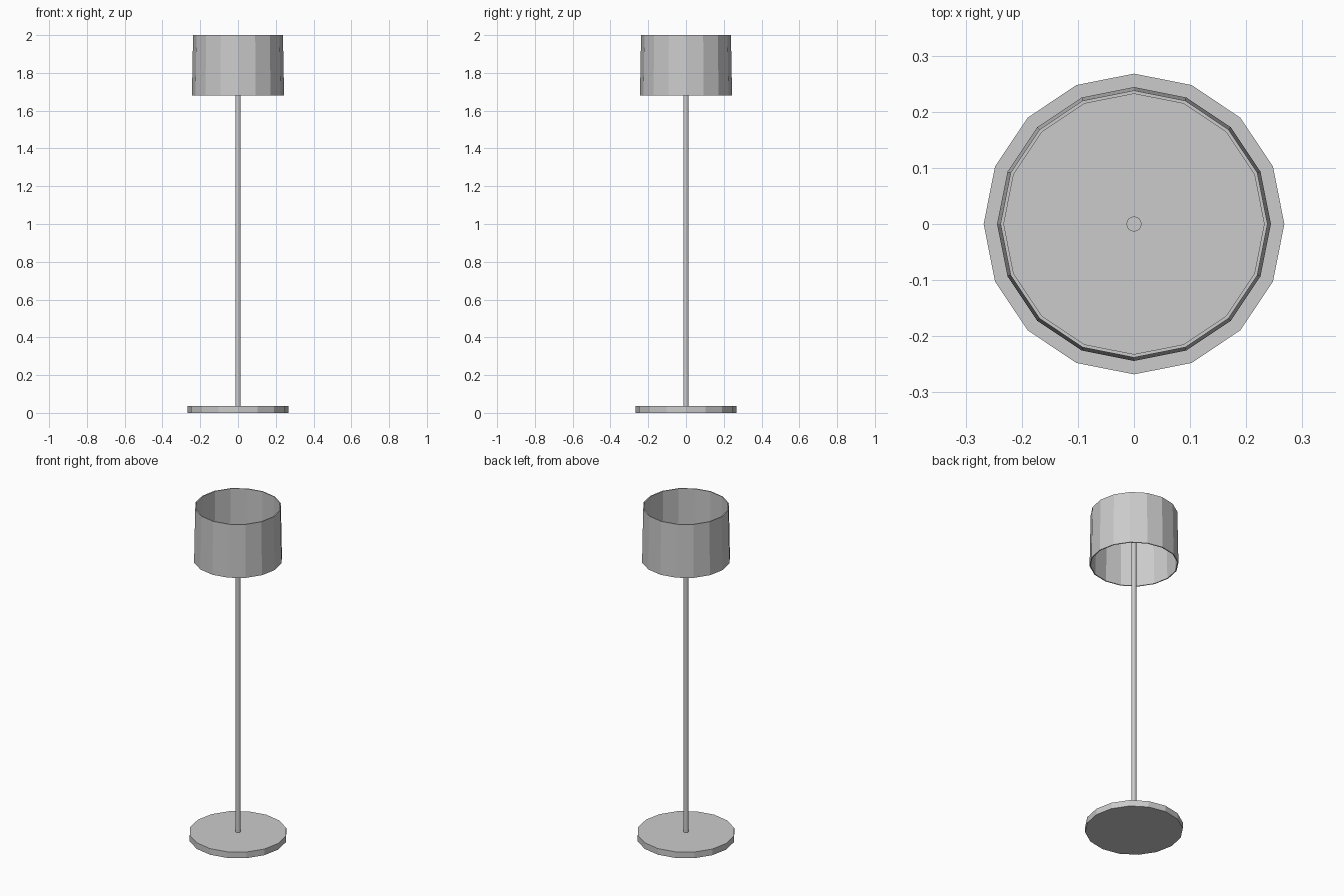
import bpy
import math

SIDES = 16

cube = bpy.data.objects.get("Cube")
if cube:
    bpy.data.objects.remove(cube, do_unlink=True)

# One plain grey for the whole lamp
grey = bpy.data.materials.new("light_grey")
grey.use_nodes = True
colour = (0.6, 0.6, 0.6, 1)
grey.diffuse_color = colour
grey.node_tree.nodes["Principled BSDF"].inputs["Base Color"].default_value = colour


def add_mesh(name, verts, faces):
    mesh = bpy.data.meshes.new(name)
    mesh.from_pydata(verts, [], faces)
    mesh.materials.append(grey)
    obj = bpy.data.objects.new(name, mesh)
    bpy.context.collection.objects.link(obj)
    return obj


def lathe(name, profile, closed=False):
    """Turn (radius, height) points round z; cap the ends unless the loop is closed."""
    verts = [(r * math.cos(math.tau * i / SIDES), r * math.sin(math.tau * i / SIDES), z)
             for r, z in profile for i in range(SIDES)]
    rows = len(profile)
    faces = []
    for k in range(rows if closed else rows - 1):
        a, b = k * SIDES, (k + 1) % rows * SIDES
        for i in range(SIDES):
            j = (i + 1) % SIDES
            faces.append((a + i, a + j, b + j, b + i))
    if not closed:
        faces.append(tuple(reversed(range(SIDES))))
        faces.append(tuple(range((rows - 1) * SIDES, rows * SIDES)))
    return add_mesh(name, verts, faces)


# Flat foot
lathe("base", [(0.268, 0), (0.268, 0.037)])

# Slim pole ending inside the shade
lathe("pole", [(0.0135, 0.037), (0.0135, 1.84)])

# Open, slightly tapered shade with a thin wall
lathe("shade", [(0.244, 1.68), (0.238, 2.0), (0.232, 2.0), (0.238, 1.68)], closed=True)
